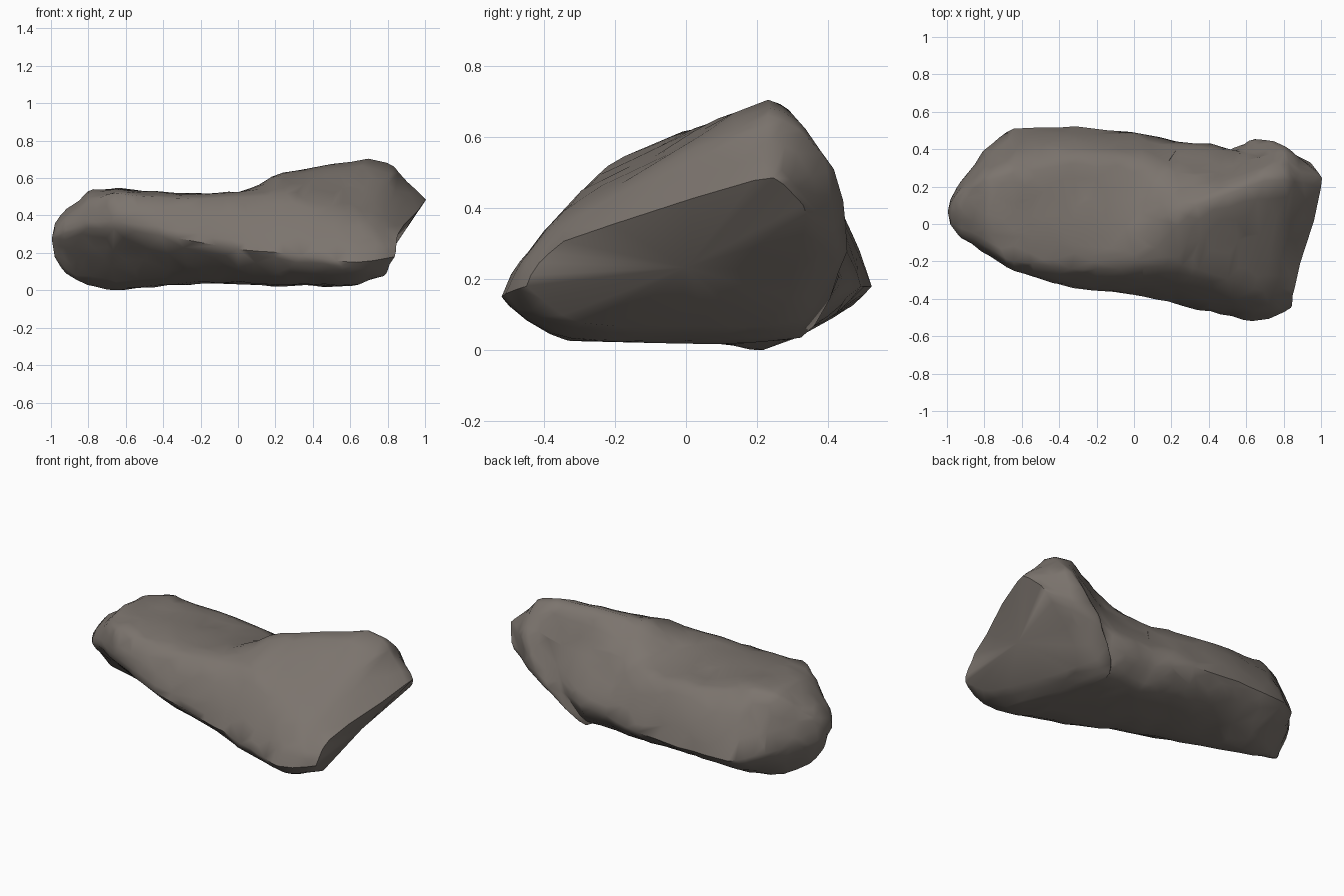
import bpy
import bmesh
from mathutils import Vector, noise

if "Cube" in bpy.data.objects:
    bpy.data.objects.remove(bpy.data.objects["Cube"])

STEPS = 6

# Cross-sections along the length, in hundredths:
# x, bottom z, then (y, z) of front, front shoulder, crest, back shoulder, back
STATIONS = [
    (-98, 18, 0, 28, 1, 33, 6, 36, 11, 33, 13, 25),
    (-92, 9, -7, 31, -5, 39, 7, 43, 17, 41, 24, 24),
    (-80, 3, -15, 33, -12, 48, 5, 53, 26, 50, 40, 22),
    (-64, 1, -24, 33, -20, 52, 5, 54, 31, 53, 51, 18),
    (-32, 4, -34, 28, -24, 49, 2, 52, 37, 47, 52, 18),
    (0, 4, -38, 22, -24, 50, 0, 52, 35, 45, 49, 18),
    (24, 3, -43, 20, -22, 52, 7, 63, 27, 48, 44, 20),
    (48, 3, -48, 17, -28, 46, 15, 66, 28, 49, 42, 21),
    (70, 3, -52, 15, -34, 39, 23, 70, 35, 55, 39, 23),
    (84, 4, -51, 16, -37, 34, 23, 66, 42, 51, 45, 28),
    (100, 8, -45, 18, -34, 31, 20, 48, 27, 47, 34, 38),
]


def section(row):
    """Seven points round the stone, keeled at the narrow end, undercut at the broad end."""
    x, low, *rest = (v / 100 for v in row)
    pts = list(zip(rest[::2], rest[1::2]))
    front, back = pts[0][0], pts[4][0]
    width = back - front
    keel = min(1, max(0, (0.7 - x) / 1.5))
    pts.append((back - width * (0.13 + 0.15 * keel), low + 0.03 * keel))
    pts.append((front + width * (0.2 + 0.4 * keel**2), low))
    tilt = max(0, (x - 0.35) / 0.65)
    ring = []
    for y, z in pts:
        undercut = max(0, 0.42 - z) * (0.8 + 1.5 * y)
        ring.append(Vector((x - tilt * (0.2 * abs(y - 0.2) + undercut), y, z)))
    return ring


def spline(a, b, c, d, t):
    """Half-rounded curve that passes through b and c."""
    curve = 0.5 * (2 * b + (c - a) * t + (2 * a - 5 * b + 4 * c - d) * t**2
                   + (3 * b - a - 3 * c + d) * t**3)
    return b.lerp(c, t).lerp(curve, 0.5)


def round_ring(p):
    n = len(p)
    return [spline(p[i - 1], p[i], p[(i + 1) % n], p[(i + 2) % n], s / STEPS)
            for i in range(n) for s in range(STEPS)]


# Lofted stone body
rows = [round_ring(section(row)) for row in STATIONS]
last = len(rows) - 1
loft = []
for i in range(last):
    group = rows[max(i - 1, 0)], rows[i], rows[i + 1], rows[min(i + 2, last)]
    for s in range(STEPS):
        loft.append([spline(*quad, s / STEPS) for quad in zip(*group)])
loft.append(rows[last])

bm = bmesh.new()
rings = [[bm.verts.new(p) for p in ring] for ring in loft]
for a, b in zip(rings, rings[1:]):
    for i in range(len(a)):
        j = (i + 1) % len(a)
        bm.faces.new((a[i], a[j], b[j], b[i]))
caps = [bm.faces.new(rings[0]), bm.faces.new(rings[-1])]
bmesh.ops.recalc_face_normals(bm, faces=bm.faces)
bmesh.ops.poke(bm, faces=caps, offset=0.02)

# Weathered surface: broad lumps and small chips
bm.normal_update()
moves = []
for vert in bm.verts:
    lumps = noise.noise(vert.co * 4) * 0.01
    chips = noise.noise(vert.co * 11) * 0.009
    moves.append(vert.normal * (lumps + chips))
for vert, move in zip(bm.verts, moves):
    vert.co += move

# Rest on the ground
floor = min(v.co.z for v in bm.verts)
bmesh.ops.translate(bm, verts=bm.verts, vec=(0, 0, -floor))
mesh = bpy.data.meshes.new("boulder")
bm.to_mesh(mesh)
bm.free()

boulder = bpy.data.objects.new("boulder", mesh)
bpy.context.collection.objects.link(boulder)
bpy.ops.object.select_all(action="DESELECT")
boulder.select_set(True)
bpy.context.view_layer.objects.active = boulder

# Chipped facets
facets = boulder.modifiers.new("Facets", "DECIMATE")
facets.ratio = 0.3
bpy.ops.object.modifier_apply(modifier=facets.name)

# Stone colour
stone = bpy.data.materials.new("brown grey stone")
stone.use_nodes = True
colour = (0.2, 0.175, 0.155, 1)
stone.diffuse_color = colour
shader = stone.node_tree.nodes["Principled BSDF"]
shader.inputs["Base Color"].default_value = colour
shader.inputs["Roughness"].default_value = 0.9
boulder.data.materials.append(stone)
bpy.ops.object.shade_smooth_by_angle(angle=0.9)
